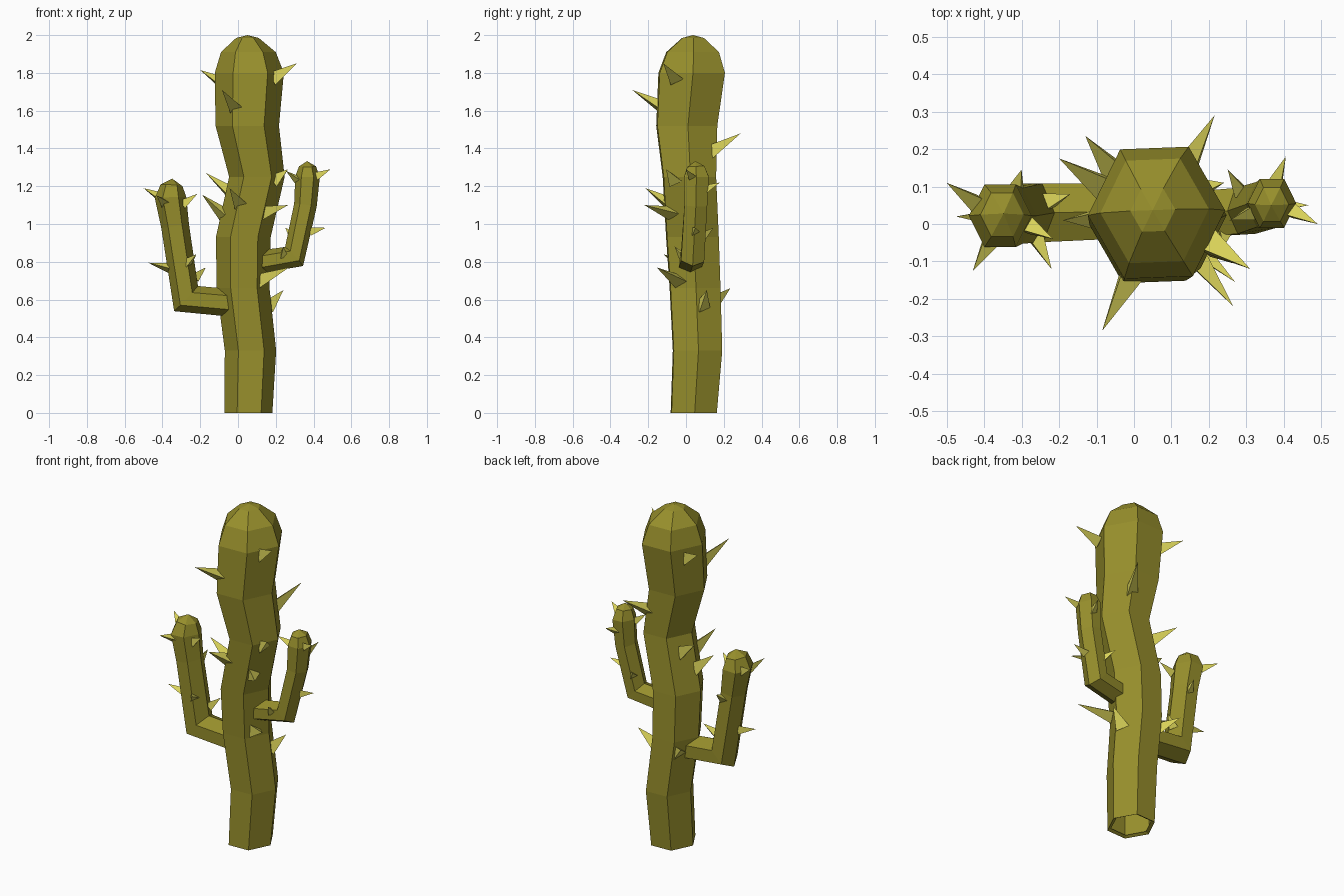
import bpy, bmesh, math
from mathutils import Vector

if "Cube" in bpy.data.objects:
    bpy.data.objects.remove(bpy.data.objects["Cube"])


def material(name, rgb):
    m = bpy.data.materials.new(name)
    m.diffuse_color = (*rgb, 1)
    m.use_nodes = True
    m.node_tree.nodes["Principled BSDF"].inputs["Base Color"].default_value = m.diffuse_color
    return m


SKIN = material("olive green", (0.31, 0.275, 0.025))
SPINE = material("pale yellow", (0.70, 0.65, 0.10))


def finish(bm, name, mat):
    me = bpy.data.meshes.new(name)
    bm.to_mesh(me)
    bm.free()
    me.materials.append(mat)
    ob = bpy.data.objects.new(name, me)
    bpy.context.collection.objects.link(ob)


def hex_tube(name, path, apex, depth, level=False, twist=0.0):
    """Six-sided tube through (x, y, z, radius) points, closed by an apex."""
    bm = bmesh.new()
    pts = [Vector(p[:3]) for p in path]
    rings = []
    for i, c in enumerate(pts):
        r = path[i][3]
        a = (c - pts[i - 1]).normalized() if i else (pts[1] - c).normalized()
        b = (pts[i + 1] - c).normalized() if i + 1 < len(pts) else a
        t = Vector((0, 0, 1)) if level else (a + b).normalized()
        miter = 1 if level else 1 + 0.65 * (1 / max(t.dot(a), 0.6) - 1)
        v = Vector((0, 1, 0)).cross(t).normalized()
        u = t.cross(v) * depth
        ring = []
        for k in range(6):
            g = k * math.pi / 3 + twist
            ring.append(bm.verts.new(c + r * (v * math.cos(g) * miter + u * math.sin(g))))
        rings.append(ring)
    for lo, hi in zip(rings, rings[1:]):
        for k in range(6):
            bm.faces.new((lo[k], lo[(k + 1) % 6], hi[(k + 1) % 6], hi[k]))
    top = bm.verts.new(apex)
    for k in range(6):
        bm.faces.new((rings[-1][k], rings[-1][(k + 1) % 6], top))
    base = bm.faces.new(rings[0][::-1])
    bmesh.ops.recalc_face_normals(bm, faces=bm.faces)
    if level:
        # open foot with a narrow rim
        bmesh.ops.inset_region(bm, faces=[base], thickness=0.02)
        bmesh.ops.translate(bm, verts=base.verts, vec=(0, 0, 0.01))
        bmesh.ops.delete(bm, geom=[base], context='FACES_ONLY')
    finish(bm, name, SKIN)


def spines(name, path, tips, width, rise):
    """Three-sided spikes from the tube side out to each tip."""
    bm = bmesh.new()
    for tip in map(Vector, tips):
        aim = tip - Vector((0, 0, rise))
        best = None
        for p, q in zip(path, path[1:]):
            a, d = Vector(p[:3]), Vector(q[:3]) - Vector(p[:3])
            s = min(1, max(0, (aim - a).dot(d) / d.length_squared))
            c, r = a + d * s, p[3] + (q[3] - p[3]) * s
            if best is None or (aim - c).length < best[0]:
                best = ((aim - c).length, c, r)
        _, c, r = best
        root = c + (aim - c).normalized() * r * 0.85
        n = (tip - root).normalized()
        side = n.cross(Vector((0, 0, 1))).normalized()
        up = side.cross(n)
        vs = [bm.verts.new(root + width * (up * math.cos(g) + side * math.sin(g)))
              for g in (0.5, 2.594, 4.689)]
        end = bm.verts.new(tip)
        for k in range(3):
            bm.faces.new((vs[k], vs[(k + 1) % 3], end))
        bm.faces.new(vs[::-1])
    bmesh.ops.recalc_face_normals(bm, faces=bm.faces)
    finish(bm, name, SPINE)


# trunk
trunk = [(0.055, 0.041, 0, 0.127), (0.066, 0.061, 0.33, 0.136),
         (0.027, 0.048, 0.66, 0.14), (0.028, 0.034, 0.93, 0.145),
         (0.1, 0.018, 1.25, 0.147), (0.049, 0.004, 1.52, 0.168),
         (0.06, 0.03, 1.80, 0.183), (0.055, 0.035, 1.91, 0.145),
         (0.05, 0.037, 1.985, 0.06)]
hex_tube("trunk", trunk, (0.05, 0.037, 2.0), 1.09, True, math.radians(2))
spines("trunk_spines", trunk[:7], [
    (0.31, -0.12, 1.85), (-0.2, 0.175, 1.815), (-0.085, -0.285, 1.71),
    (0.215, 0.29, 1.48), (0.265, -0.22, 1.10), (-0.17, 0.16, 1.27),
    (0.265, -0.105, 1.29), (-0.19, 0.01, 1.155), (-0.045, -0.215, 1.19),
    (0.24, 0.11, 0.65), (-0.13, 0.235, 0.66), (0.27, -0.155, 0.77)], 0.044, 0.08)

# left arm
left = [(-0.03, 0.035, 0.582, 0.073), (-0.275, 0.03, 0.605, 0.078),
        (-0.333, 0.022, 0.99, 0.074), (-0.357, 0.022, 1.14, 0.083),
        (-0.352, 0.025, 1.205, 0.058)]
hex_tube("left_arm", left, (-0.348, 0.028, 1.24), 1.16)
spines("left_arm_spines", left, [
    (-0.5, 0.11, 1.19), (-0.43, -0.125, 1.15), (-0.215, -0.04, 1.16),
    (-0.22, -0.12, 0.84), (-0.475, 0.02, 0.795), (-0.17, 0.08, 0.77),
    (-0.3, 0.145, 1.0)], 0.03, 0.045)

# right arm
right = [(0.12, 0.022, 0.80, 0.06), (0.297, 0.035, 0.828, 0.061),
         (0.357, 0.052, 1.10, 0.06), (0.368, 0.055, 1.25, 0.065),
         (0.368, 0.052, 1.305, 0.045)]
hex_tube("right_arm", right, (0.366, 0.05, 1.333), 1.16)
spines("right_arm_spines", right, [
    (0.49, 0.0, 1.29), (0.405, 0.18, 1.22), (0.255, 0.01, 1.28),
    (0.465, 0.05, 0.98), (0.25, 0.145, 0.98),
    (0.24, -0.06, 0.88)], 0.026, 0.04)
